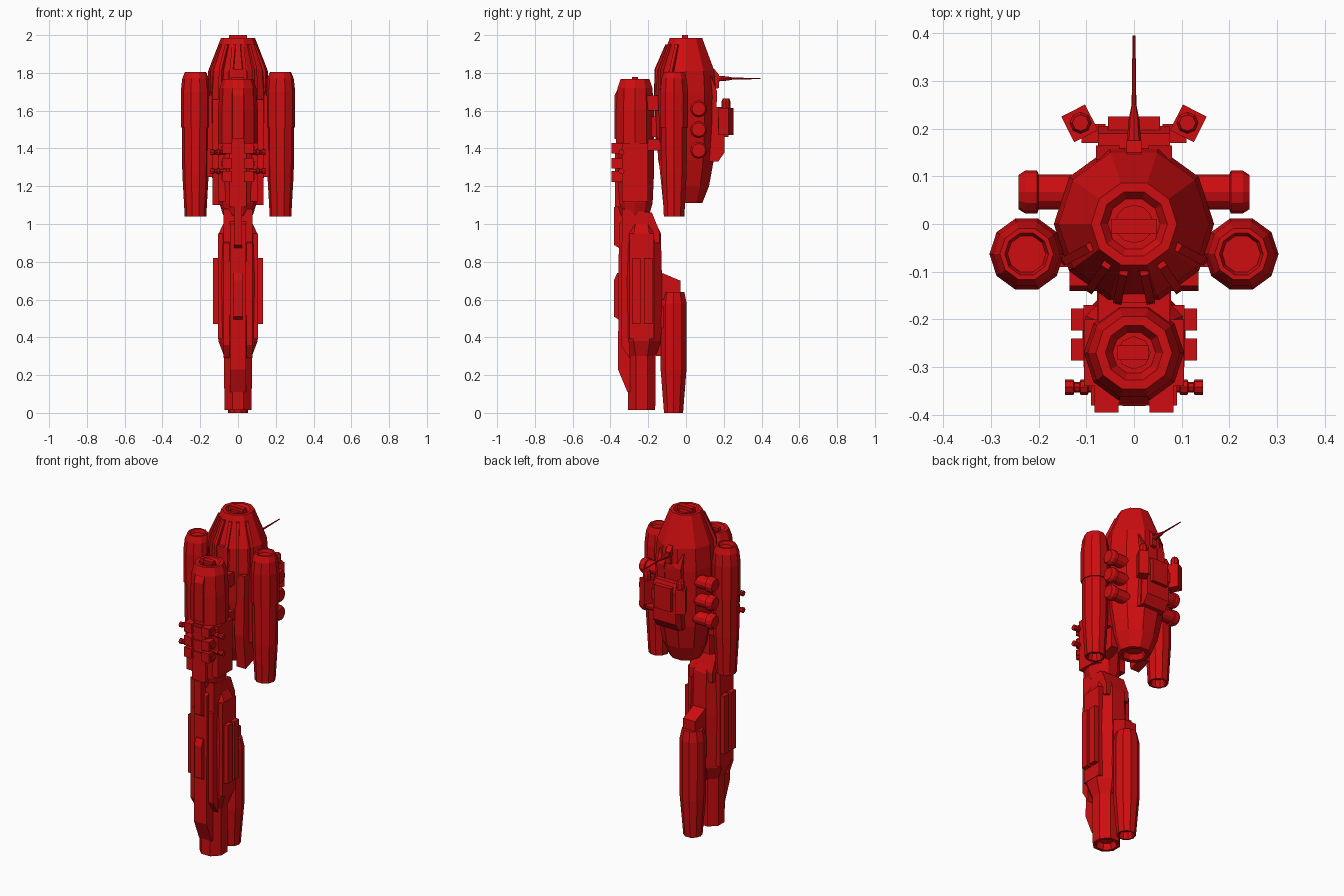
import bpy, bmesh
from math import pi, cos, sin, radians
from mathutils import Matrix, Vector

cube = bpy.data.objects.get("Cube")
if cube:
    bpy.data.objects.remove(cube, do_unlink=True)

red = bpy.data.materials.new("hull_red")
red.use_nodes = True
RGB = (0.62, 0.004, 0.005, 1)
red.diffuse_color = RGB
red.node_tree.nodes["Principled BSDF"].inputs["Base Color"].default_value = RGB


def finish(name, bm, matrix=Matrix()):
    bmesh.ops.recalc_face_normals(bm, faces=bm.faces)
    mesh = bpy.data.meshes.new(name)
    bm.to_mesh(mesh)
    bm.free()
    mesh.materials.append(red)
    ob = bpy.data.objects.new(name, mesh)
    ob.matrix_world = matrix
    bpy.context.collection.objects.link(ob)
    return ob


def lathe(name, profile, loc=(0, 0, 0), sides=10, rot=Matrix(), start=0.0):
    """Faceted solid of revolution from (radius, height) pairs."""
    bm = bmesh.new()
    rings = []
    for r, z in profile:
        rings.append([bm.verts.new((r * cos(start + 2 * pi * i / sides),
                                    r * sin(start + 2 * pi * i / sides), z))
                      for i in range(sides)])
    for a, b in zip(rings, rings[1:]):
        for i in range(sides):
            j = (i + 1) % sides
            bm.faces.new((a[i], a[j], b[j], b[i]))
    bm.faces.new(rings[0][::-1])
    bm.faces.new(rings[-1])
    return finish(name, bm, Matrix.Translation(loc) @ rot)


def box(name, x, y, z, turn=0.0):
    """Box from ranges, turned about its own vertical axis."""
    bm = bmesh.new()
    bmesh.ops.create_cube(bm, size=1)
    size = [b - a for a, b in (x, y, z)]
    bmesh.ops.scale(bm, vec=size, verts=bm.verts)
    mid = Vector([(a + b) / 2 for a, b in (x, y, z)])
    return finish(name, bm, Matrix.Translation(mid) @ Matrix.Rotation(turn, 4, 'Z'))


def prism(name, outline, half, mid=0.0, turn=0.0):
    """Side outline of (y, z) points given thickness along x."""
    bm = bmesh.new()
    sides = [[bm.verts.new((mid + s * half, y, z)) for y, z in outline] for s in (-1, 1)]
    bm.faces.new(sides[0])
    bm.faces.new(sides[1][::-1])
    n = len(outline)
    for i in range(n):
        j = (i + 1) % n
        bm.faces.new((sides[0][i], sides[0][j], sides[1][j], sides[1][i]))
    return finish(name, bm, Matrix.Rotation(turn, 4, 'Z'))


SIDES = (("right", -1), ("left", 1))

# Main pod with recessed cap and lower nozzle
lathe("main_pod", [(.05, 1.14), (.065, 1.11), (.09, 1.11), (.128, 1.2), (.155, 1.34),
                   (.165, 1.5), (.168, 1.68), (.158, 1.81), (.09, 1.985), (.07, 1.985),
                   (.055, 1.965)])
lathe("cap_disc", [(.04, 1.96), (.04, 1.98)], sides=12)
box("cap_bar", (-.048, .048), (-.02, .01), (1.96, 2.0))
rib = [(-.085, 1.95), (-.11, 1.95), (-.168, 1.82), (-.172, 1.66), (-.16, 1.4), (-.13, 1.4)]
for name, s in SIDES:
    for n, deg in enumerate((12, 34, 62)):
        prism(f"{name}_pod_rib_{n}", rib, .009, turn=s * radians(deg))
    # Front armour plates curving down beside the pod
    prism(f"{name}_lower_armour", [(-.1, 1.66), (-.13, 1.66), (-.14, 1.3), (-.12, 1.1),
                                   (-.03, 1.13), (-.03, 1.4)], .03, mid=s * .105)
    prism(f"{name}_rear_armour", [(.1, 1.8), (.135, 1.78), (.165, 1.7), (.15, 1.33),
                                  (.09, 1.33)], .025, mid=s * .055)
box("pod_brow", (-.03, .03), (-.165, -.1), (1.68, 1.82))

# Side boosters
for name, s in SIDES:
    lathe(f"{name}_booster", [(.035, 1.08), (.045, 1.04), (.057, 1.04), (.07, 1.27),
                              (.072, 1.51), (.078, 1.51), (.078, 1.7), (.07, 1.77),
                              (.056, 1.805), (.046, 1.805), (.04, 1.785)],
          (s * .225, -.063, 0))
    box(f"{name}_booster_mount", (s * .155 - .03, s * .155 + .03), (-.09, -.03), (1.25, 1.68))
    # Stack of three sideways tanks
    turn = Matrix.Rotation(s * pi / 2, 4, 'Y')
    for n, z in enumerate((1.39, 1.5, 1.61)):
        lathe(f"{name}_tank_{n}", [(.037, .1), (.037, .2), (.045, .203), (.045, .228),
                                   (.036, .242)], (0, .067, z), 12, turn)

# Forward pod
lathe("forward_pod", [(.055, 1.02), (.08, 1.05), (.098, 1.11), (.105, 1.25), (.105, 1.6),
                      (.097, 1.72), (.08, 1.768), (.06, 1.768), (.045, 1.74)], (0, -.27, 0))
lathe("forward_pod_hub", [(.035, 1.73), (.035, 1.76)], (0, -.27, 0), 8)
box("hub_lug", (-.035, .03), (-.285, -.255), (1.75, 1.777))
for n, (lo, hi) in enumerate(((1.39, 1.45), (1.46, 1.57), (1.6, 1.68))):
    w = .05 if n == 1 else .075
    box(f"pod_link_{n}", (-w, w), (-.21, -.13), (lo, hi))
prism("forward_face", [(-.35, 1.74), (-.378, 1.68), (-.378, 1.45), (-.35, 1.45)], .03)
for name, s in SIDES:
    box(f"{name}_pod_strake", (s * .085 - .02, s * .085 + .02), (-.34, -.2), (1.12, 1.43))
    for n, z in enumerate((1.25, 1.32, 1.4)):
        box(f"{name}_face_plate_{n}", (s * .058 - .025, s * .058 + .025),
            (-.395, -.31), (z - .027, z + .03))
    # Short stub thrusters
    turn = Matrix.Rotation(s * pi / 2, 4, 'Y')
    for n, z in enumerate((1.28, 1.38)):
        lathe(f"{name}_stub_{n}", [(.011, .06), (.011, .095), (.016, .097), (.016, .112),
                                   (.011, .114), (.011, .125), (.016, .127), (.016, .145)],
              (0, -.342, z), 8, turn)
for n, z in enumerate((1.25, 1.32, 1.4)):
    box(f"face_bar_{n}", (-.09, .09), (-.38, -.33), (z - .014, z + .014))
box("lower_face", (-.045, .045), (-.375, -.32), (1.09, 1.43))

# Neck and lower hull
prism("neck", [(-.34, 1.08), (-.34, .9), (-.14, .9), (-.14, .96), (-.18, 1.06)], .078)
lathe("lower_hull", [(.05, .05), (.06, .015), (.078, .015), (.08, .3), (.112, .38),
                     (.117, .7), (.11, .95), (.085, 1.0)], (0, -.235, 0), 8, start=pi / 8)
prism("hull_keel", [(-.3, 1.05), (-.355, 1.0), (-.36, .23), (-.31, .11), (-.28, .11)], .042)
prism("upper_spine", [(-.3, 1.09), (-.382, 1.09), (-.382, .89), (-.35, .87), (-.3, .87)], .022)
prism("lower_spine", [(-.3, .74), (-.365, .74), (-.382, .7), (-.382, .51), (-.35, .49),
                      (-.3, .49)], .024)
prism("chin", [(-.3, .23), (-.345, .23), (-.31, .11), (-.27, .11)], .035)
for name, s in SIDES:
    for n, y in enumerate((-.263, -.2)):
        box(f"{name}_hull_pod_{n}", (s * .095 - .037, s * .095 + .037),
            (y - .023, y + .023), (.47, .82))
    prism(f"{name}_cheek", [(-.3, .95), (-.345, .9), (-.345, .36), (-.3, .29)], .016,
          mid=s * .06)
    box(f"{name}_hull_panel", (s * .09 - .016, s * .09 + .016), (-.3, -.17), (.39, .95))

# Rear lower engine
lathe("rear_engine", [(.035, .04), (.044, 0), (.053, 0), (.072, .23), (.073, .58),
                      (.06, .64)], (0, -.066, 0))
prism("engine_fin", [(-.15, .74), (-.125, .74), (-.03, .7), (-.03, .6), (-.15, .6)], .04)
box("engine_link", (-.045, .045), (-.18, -.1), (.45, .56))
box("engine_spar", (-.025, .025), (-.16, -.1), (.3, .64))

# Rear equipment deck
prism("deck_base", [(.12, 1.62), (.19, 1.62), (.205, 1.58), (.205, 1.38), (.17, 1.33),
                    (.12, 1.33)], .075)
box("deck_plate", (-.055, .055), (.18, .225), (1.46, 1.6))
for name, s in SIDES:
    box(f"{name}_sensor_arm", (s * .085 - .025, s * .085 + .025), (.17, .21), (1.5, 1.56))
    box(f"{name}_sensor", (s * .114 - .03, s * .114 + .03), (.183, .239), (1.47, 1.615),
        -s * radians(27) + pi / 2)
    lathe(f"{name}_sensor_head", [(.023, 1.6), (.023, 1.65), (.017, 1.665)],
          (s * .112, .212, 0), 8)

# Antenna
prism("antenna_mount", [(.1, 1.82), (.15, 1.82), (.175, 1.79), (.175, 1.72), (.1, 1.7)], .016)
lathe("antenna", [(.016, .16), (.011, .22), (.005, .25), (.003, .395)], (0, 0, 1.77), 8,
      Matrix.Rotation(-pi / 2, 4, 'X'))
